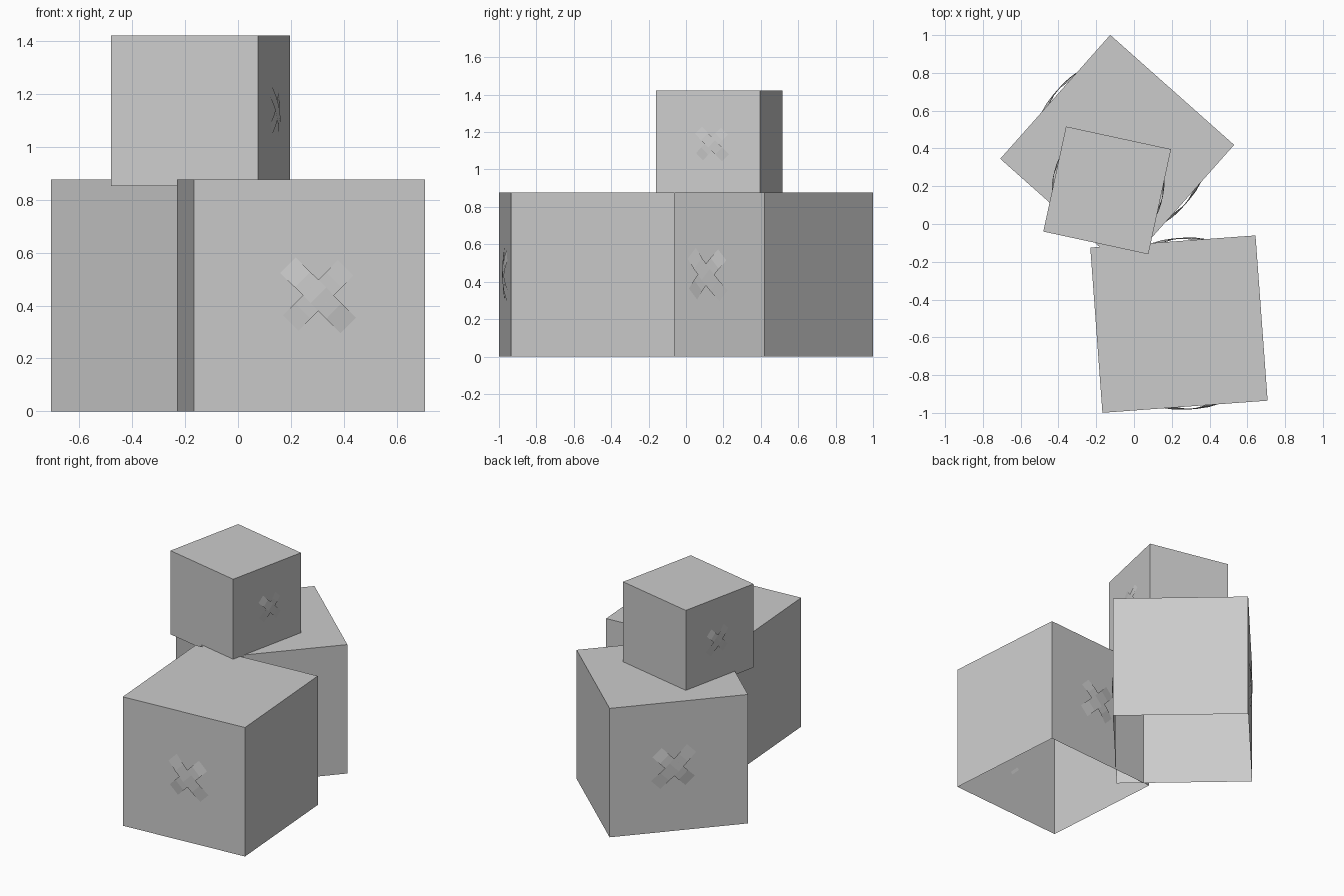
import bpy, bmesh
from math import radians, pi
from mathutils import Matrix

if "Cube" in bpy.data.objects:
    bpy.data.objects.remove(bpy.data.objects["Cube"], do_unlink=True)

grey = bpy.data.materials.new("light grey")
grey.use_nodes = True
colour = (0.6, 0.6, 0.6, 1)
grey.diffuse_color = colour
grey.node_tree.nodes["Principled BSDF"].inputs["Base Color"].default_value = colour

SIDE = 0.877      # large box edge
LENGTH, WIDTH, BULGE = 0.335, 0.083, 0.017


def make_object(name, bm, place):
    mesh = bpy.data.meshes.new(name)
    bm.to_mesh(mesh)
    bm.free()
    mesh.materials.append(grey)
    obj = bpy.data.objects.new(name, mesh)
    obj.matrix_world = place
    bpy.context.collection.objects.link(obj)


def add_strip(bm, turn, lift, side):
    """One bowed paper-thin strip on the front (-1) or back (1) face."""
    segments = 4
    pairs = []
    for i in range(segments + 1):
        t = 2 * i / segments - 1
        out = side * (BULGE * (1 - t * t) + lift)
        pairs.append([bm.verts.new((t * LENGTH / 2, out, w * WIDTH / 2))
                      for w in (-side, side)])
    for a, b in zip(pairs, pairs[1:]):
        bm.faces.new((a[0], a[1], b[1], b[0]))
    verts = [v for pair in pairs for v in pair]
    bmesh.ops.rotate(bm, verts=verts, matrix=Matrix.Rotation(turn, 3, 'Y'))
    bmesh.ops.translate(bm, verts=verts, vec=(0.033, side * SIDE / 2, 0))


def make_box(name, x, y, base, size, angle):
    place = (Matrix.Translation((x, y, base + size / 2))
             @ Matrix.Rotation(radians(angle), 4, 'Z')
             @ Matrix.Scale(size / SIDE, 4))
    # Hollow box, open underneath
    bm = bmesh.new()
    bmesh.ops.create_cube(bm, size=SIDE)
    bm.normal_update()
    floor = [f for f in bm.faces if f.normal.z < -0.5]
    bmesh.ops.delete(bm, geom=floor, context='FACES')
    make_object(name, bm, place)
    # Crossed strips on two opposite faces
    for label, side in (("front", -1), ("back", 1)):
        bm = bmesh.new()
        add_strip(bm, pi / 4, -0.001, side)
        add_strip(bm, -pi / 4, -0.003, side)
        make_object(f"{name}_{label}_cross", bm, place)


make_box("front_box", 0.238, -0.53, 0, SIDE, 4.2)
make_box("rear_box", -0.089, 0.382, 0, SIDE, 48.4)
make_box("top_box", -0.142, 0.178, 0.852, 0.569, 77.8)
